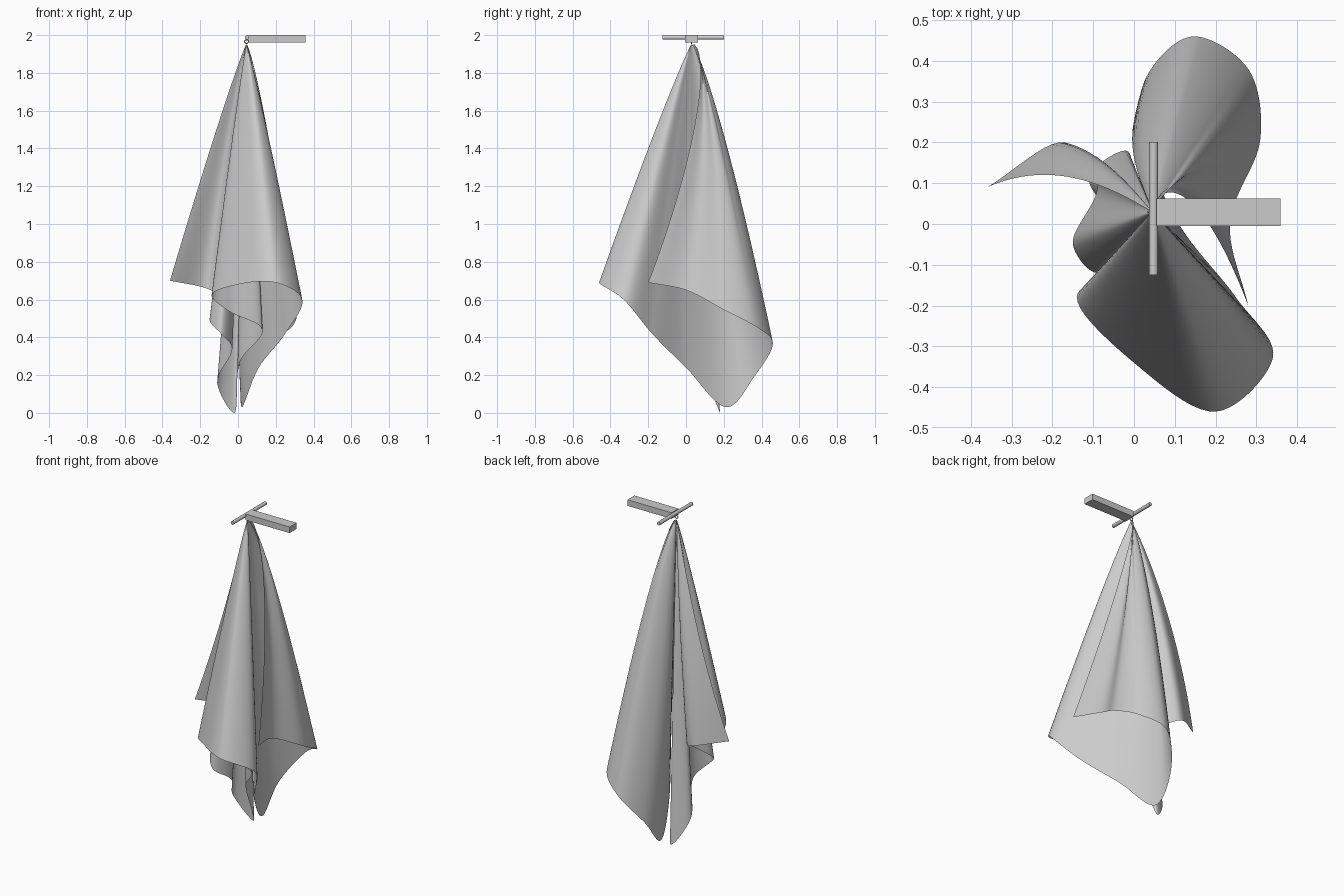
import bpy
from mathutils import Vector

if "Cube" in bpy.data.objects:
    bpy.data.objects.remove(bpy.data.objects["Cube"])

APEX = Vector((0.045, 0.03, 1.955))

# Hem of the hanging cloth, from one free corner to the other
HEM = [
    (0.28, -0.2, 0.69),     # first free corner
    (0.235, 0, 0.65),
    (0.31, 0.21, 0.54),     # big back lobe
    (0.28, 0.38, 0.45),
    (0.15, 0.46, 0.37),
    (0.03, 0.36, 0.19),
    (0.02, 0.22, 0.03),     # first low corner
    (0.11, 0, 0.24),
    (0.25, -0.18, 0.42),
    (0.34, -0.33, 0.6),     # big front lobe
    (0.2, -0.46, 0.69),
    (0, -0.34, 0.68),
    (-0.14, -0.18, 0.62),
    (-0.05, -0.12, 0.54),
    (0.13, -0.06, 0.44),    # inner pleats
    (0.01, 0.06, 0.27),
    (-0.02, 0.18, 0),       # second low corner
    (-0.11, 0.11, 0.16),
    (-0.03, -0.03, 0.34),
    (-0.09, -0.12, 0.42),
    (-0.15, -0.05, 0.49),
    (-0.09, 0.1, 0.61),
    (-0.17, 0.2, 0.66),
    (-0.36, 0.09, 0.7),     # second free corner
]
LOW = 6                     # index of the first low corner


def spline(pts, per):
    # Smooth curve through the points, knots spaced by square root of distance
    p = [Vector(q) for q in pts]
    p = [2 * p[0] - p[1]] + p + [2 * p[-1] - p[-2]]
    out = []
    for i in range(1, len(p) - 2):
        a, b, c, d = p[i - 1:i + 3]
        t1 = (b - a).length ** 0.5
        t2 = t1 + (c - b).length ** 0.5
        t3 = t2 + (d - c).length ** 0.5
        for s in range(per):
            t = t1 + (t2 - t1) * s / per
            ab = a.lerp(b, t / t1)
            bc = b.lerp(c, (t - t1) / (t2 - t1))
            cd = c.lerp(d, (t - t2) / (t3 - t2))
            abc = ab.lerp(bc, t / t2)
            bcd = bc.lerp(cd, (t - t1) / (t3 - t1))
            out.append(abc.lerp(bcd, (t - t1) / (t2 - t1)))
    return out + [p[-2]]


def hanging_cloth(rows=48, per=10):
    # Loft from the pinched apex to the hem; the back lobe flares out sooner
    rim = spline(HEM, per)
    m = len(rim)
    last = len(HEM) - 1
    verts, faces = [], []
    for j in range(rows + 1):
        v = max(j / rows, 0.004)
        for i, q in enumerate(rim):
            k = i / per
            power = min(0.92, max(0.78, 0.78 + 0.05 * (k - LOW + 1)))
            # both free edges bow backwards
            bulge = (0.3 * max(0, 1 - k / 3) * v ** 0.5
                     + 0.22 * max(0, 1 - (last - k) / 2) * v) * (1 - v)
            s = v ** power
            # the back lobe's inner side bellies out to the left
            belly = 0.12 * max(0, 1 - abs(k - LOW + 0.5) / 1.5) * v * (1 - v)
            verts.append((APEX.x + (q.x - APEX.x) * s - belly,
                          APEX.y + (q.y - APEX.y) * s + bulge,
                          max(0, APEX.z + (q.z - APEX.z) * v)))
    for j in range(rows):
        for i in range(m - 1):
            a = j * m + i
            faces.append((a, a + m, a + m + 1, a + 1))
    me = bpy.data.meshes.new("hanging_cloth")
    me.from_pydata(verts, [], faces)
    ob = bpy.data.objects.new("hanging_cloth", me)
    bpy.context.collection.objects.link(ob)
    for f in me.polygons:
        f.use_smooth = True


hanging_cloth()

# Support arm
bpy.ops.mesh.primitive_cube_add(size=1, location=(0.207, 0.029, 1.981))
arm = bpy.context.object
arm.name = "support_arm"
arm.scale = (0.303, 0.068, 0.038)

# Thin cross rod
bpy.ops.mesh.primitive_cylinder_add(vertices=16, radius=0.011, depth=0.325,
                                    location=(0.048, 0.038, 1.987), rotation=(1.5708, 0, 0))
bpy.context.object.name = "cross_rod"
bpy.ops.object.shade_smooth_by_angle()

# Small ring the cloth hangs from
bpy.ops.mesh.primitive_torus_add(major_radius=0.01, minor_radius=0.003, major_segments=20,
                                 minor_segments=8, location=(0.045, 0.03, 1.966),
                                 rotation=(1.5708, 0, 0))
bpy.context.object.name = "hanging_ring"
bpy.ops.object.shade_smooth_by_angle()
